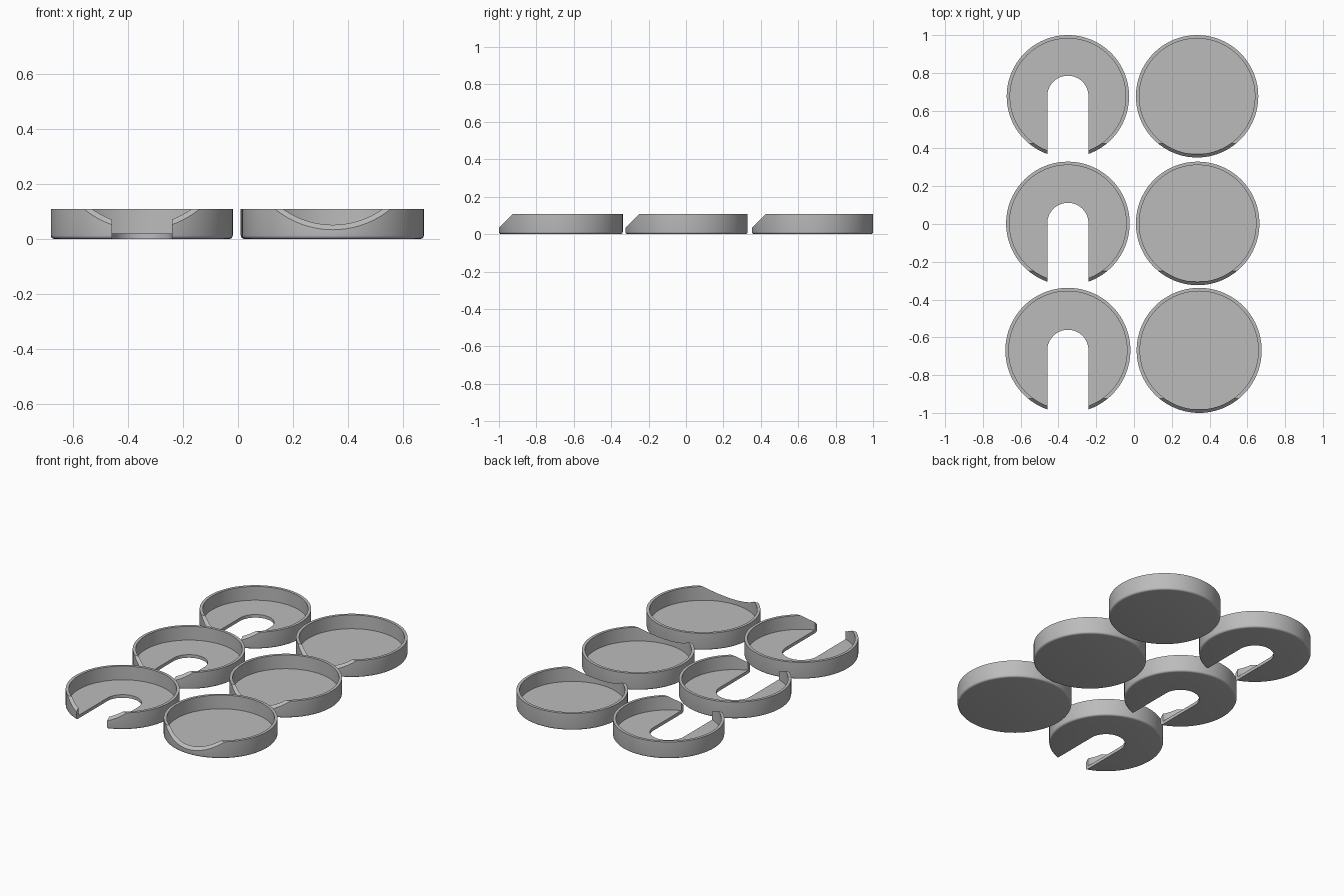
import bpy, bmesh
from math import sin, cos, pi, radians
from mathutils import Vector

cube = bpy.data.objects.get("Cube")
if cube:
    bpy.data.objects.remove(cube, do_unlink=True)

HEIGHT, FLOOR, WALL, FILLET = 0.108, 0.02, 0.018, 0.012
LIP = 0.033          # height of the sloped cut at the very front
SLOT = 0.109         # half width of the slot
SEGMENTS = 96

grey = bpy.data.materials.new("plain grey")
grey.use_nodes = True
grey.diffuse_color = (0.5, 0.5, 0.5, 1)
grey.node_tree.nodes["Principled BSDF"].inputs["Base Color"].default_value = (0.5, 0.5, 0.5, 1)


def add_object(name, bm, location):
    bmesh.ops.recalc_face_normals(bm, faces=bm.faces[:])
    mesh = bpy.data.meshes.new(name)
    bm.to_mesh(mesh)
    bm.free()
    obj = bpy.data.objects.new(name, mesh)
    obj.location = location
    bpy.context.collection.objects.link(obj)
    return obj


def make_tray(name, x, y, radius):
    # Turned dish with a rounded lower edge
    bm = bmesh.new()
    profile = [(0, 0)]
    for i in range(5):
        a = i * pi / 8
        profile.append((radius - FILLET + FILLET * sin(a), FILLET - FILLET * cos(a)))
    inner = radius - WALL
    profile += [(radius, HEIGHT), (inner, HEIGHT), (inner, FLOOR), (0, FLOOR)]
    verts = [bm.verts.new((r, 0, z)) for r, z in profile]
    edges = [bm.edges.new(pair) for pair in zip(verts, verts[1:])]
    bmesh.ops.spin(bm, geom=verts + edges, cent=(0, 0, 0), axis=(0, 0, 1),
                   angle=2 * pi, steps=SEGMENTS, use_duplicate=False)
    bmesh.ops.remove_doubles(bm, verts=bm.verts[:], dist=1e-5)

    # Sloped cut that lowers the front of the wall
    cut = bmesh.ops.bisect_plane(bm, geom=bm.verts[:] + bm.edges[:] + bm.faces[:],
                                 plane_co=(0, -radius, LIP),
                                 plane_no=Vector((0, -1, 1)).normalized(),
                                 clear_outer=True)
    rim = [e for e in cut["geom_cut"] if isinstance(e, bmesh.types.BMEdge)]
    bmesh.ops.holes_fill(bm, edges=rim, sides=0)
    tray = add_object(name, bm, (x, y, 0))
    tray.data.materials.append(grey)
    return tray


def cut_slot(tray):
    # Round-ended slot, open at the front
    bm = bmesh.new()
    outline = [(SLOT * cos(i * pi / 32), SLOT * sin(i * pi / 32)) for i in range(33)]
    outline += [(-SLOT, -0.5), (SLOT, -0.5)]
    face = bm.faces.new([bm.verts.new((px, py, -0.1)) for px, py in outline])
    top = bmesh.ops.extrude_face_region(bm, geom=[face])["geom"]
    bmesh.ops.translate(bm, vec=(0, 0, 0.4),
                        verts=[v for v in top if isinstance(v, bmesh.types.BMVert)])
    cutter = add_object("slot_cutter", bm, tray.location)
    cutter.hide_render = True
    mod = tray.modifiers.new("slot", "BOOLEAN")
    mod.operation, mod.solver, mod.object = "DIFFERENCE", "EXACT", cutter
    bpy.context.view_layer.objects.active = tray
    bpy.ops.object.modifier_apply(modifier=mod.name)
    bpy.data.objects.remove(cutter, do_unlink=True)


# Three rows, each with a slotted tray and a plain tray
rows = [("front", -0.669, 0.331, 0.345),
        ("middle", 0.003, 0.327, 0.337),
        ("back", 0.676, 0.324, 0.334)]
for row, y, radius, plain_x in rows:
    slotted = make_tray(row + "_slotted_tray", -0.35, y, radius)
    cut_slot(slotted)
    plain = make_tray(row + "_plain_tray", plain_x, y, radius)
    for obj in (slotted, plain):
        bpy.ops.object.select_all(action="DESELECT")
        obj.select_set(True)
        bpy.context.view_layer.objects.active = obj
        bpy.ops.object.shade_smooth_by_angle(angle=radians(30))
